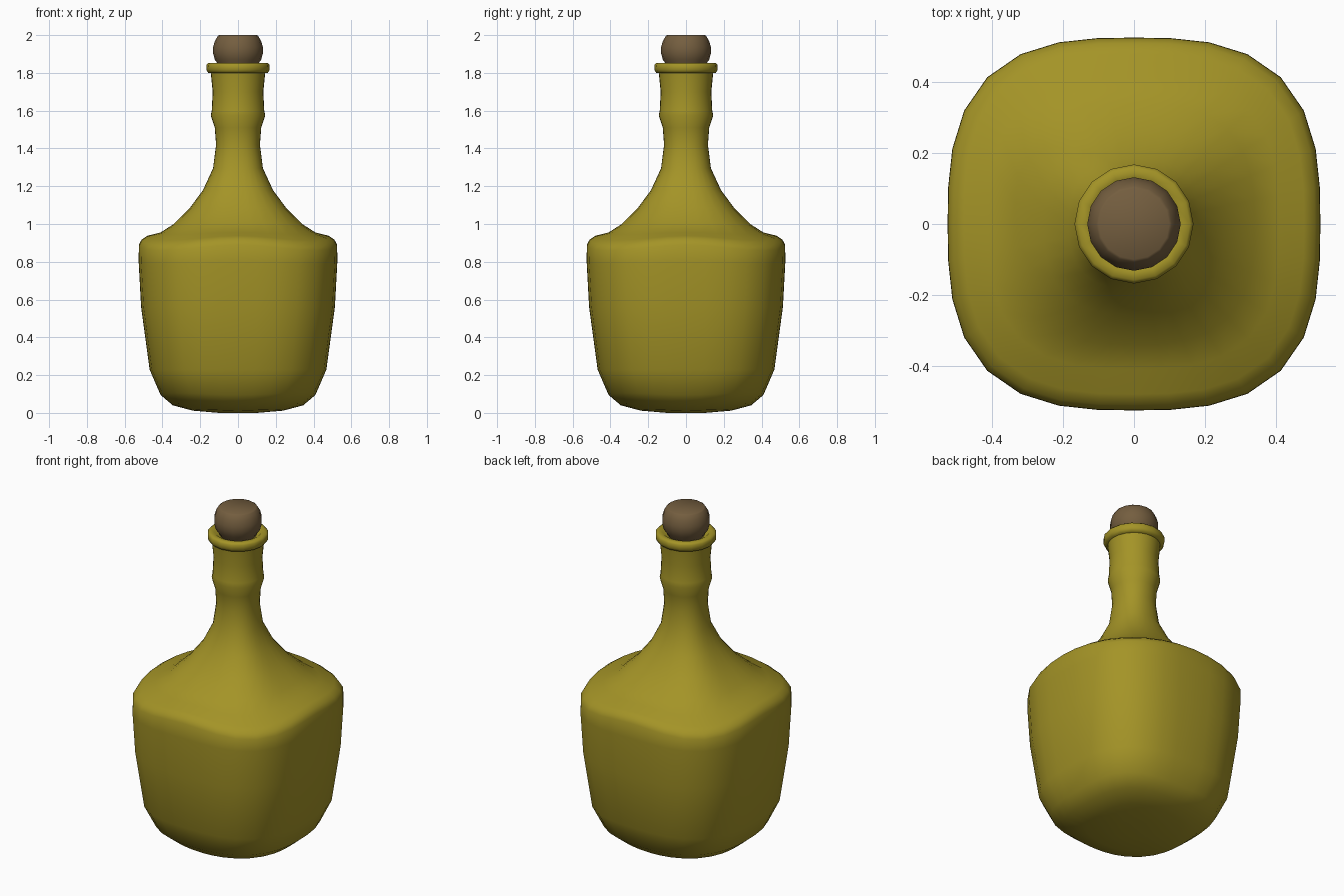
import bpy, bmesh, math

if "Cube" in bpy.data.objects:
    bpy.data.objects.remove(bpy.data.objects["Cube"])


def material(name, rgb):
    m = bpy.data.materials.new(name)
    m.diffuse_color = (*rgb, 1)
    m.use_nodes = True
    m.node_tree.nodes["Principled BSDF"].inputs["Base Color"].default_value = m.diffuse_color
    return m


def loft(name, profile, sides, mat, angle):
    """Stack superellipse rings: (radius, z, exponent, corner drop)."""
    bm = bmesh.new()
    rings = []
    for r, z, n, drop in profile:
        ring = []
        for i in range(sides):
            a = 2 * math.pi * i / sides
            c, s = math.cos(a), math.sin(a)
            k = r / (abs(c) ** n + abs(s) ** n) ** (1 / n)
            ring.append(bm.verts.new((k * c, k * s, z - drop * math.sin(2 * a) ** 2)))
        rings.append(ring)
    for lo, hi in zip(rings, rings[1:]):
        for i in range(sides):
            j = (i + 1) % sides
            bm.faces.new((lo[i], lo[j], hi[j], hi[i]))
    bm.faces.new(rings[0][::-1])
    bm.faces.new(rings[-1])
    bmesh.ops.recalc_face_normals(bm, faces=bm.faces)
    me = bpy.data.meshes.new(name)
    bm.to_mesh(me)
    bm.free()
    me.materials.append(mat)
    ob = bpy.data.objects.new(name, me)
    bpy.context.collection.objects.link(ob)
    bpy.ops.object.select_all(action='DESELECT')
    ob.select_set(True)
    bpy.context.view_layer.objects.active = ob
    bpy.ops.object.shade_smooth_by_angle(angle=math.radians(angle))
    return ob


glass = material("olive_glass", (0.37, 0.295, 0.02))
cork = material("brown_cork", (0.175, 0.112, 0.05))

# Bottle: squarish body blending into a round neck
loft("bottle", [
    (0.10, 0.0, 2.3, 0), (0.24, 0.012, 2.6, -0.005), (0.345, 0.04, 2.8, -0.01),
    (0.41, 0.095, 2.9, -0.01), (0.468, 0.23, 2.9, 0), (0.513, 0.56, 2.9, 0),
    (0.526, 0.80, 2.9, 0.01), (0.525, 0.89, 2.9, 0.03), (0.51, 0.918, 2.9, 0.03),
    (0.48, 0.938, 2.9, 0.025), (0.41, 0.955, 2.9, 0.01), (0.34, 1.0, 2.8, 0),
    (0.255, 1.085, 2.7, 0), (0.185, 1.18, 2.5, 0), (0.132, 1.295, 2.3, 0),
    (0.116, 1.42, 2.2, 0), (0.123, 1.51, 2.1, 0), (0.144, 1.575, 2, 0),
    (0.139, 1.60, 2, 0), (0.134, 1.70, 2, 0), (0.144, 1.80, 2, 0),
], 32, glass, 50)

# Lip ring around the mouth
loft("lip", [
    (0.135, 1.797, 2, 0), (0.158, 1.80, 2, 0), (0.167, 1.815, 2, 0),
    (0.168, 1.842, 2, 0), (0.158, 1.853, 2, 0), (0.13, 1.852, 2, 0), (0.11, 1.835, 2, 0),
], 16, glass, 60)

# Rounded stopper
loft("stopper", [
    (0.09, 1.80, 2, 0), (0.105, 1.845, 2, 0), (0.123, 1.87, 2, 0), (0.132, 1.905, 2, 0),
    (0.132, 1.935, 2, 0), (0.122, 1.97, 2, 0), (0.107, 1.995, 2, 0), (0.10, 2.0, 2, 0),
], 16, cork, 40)
